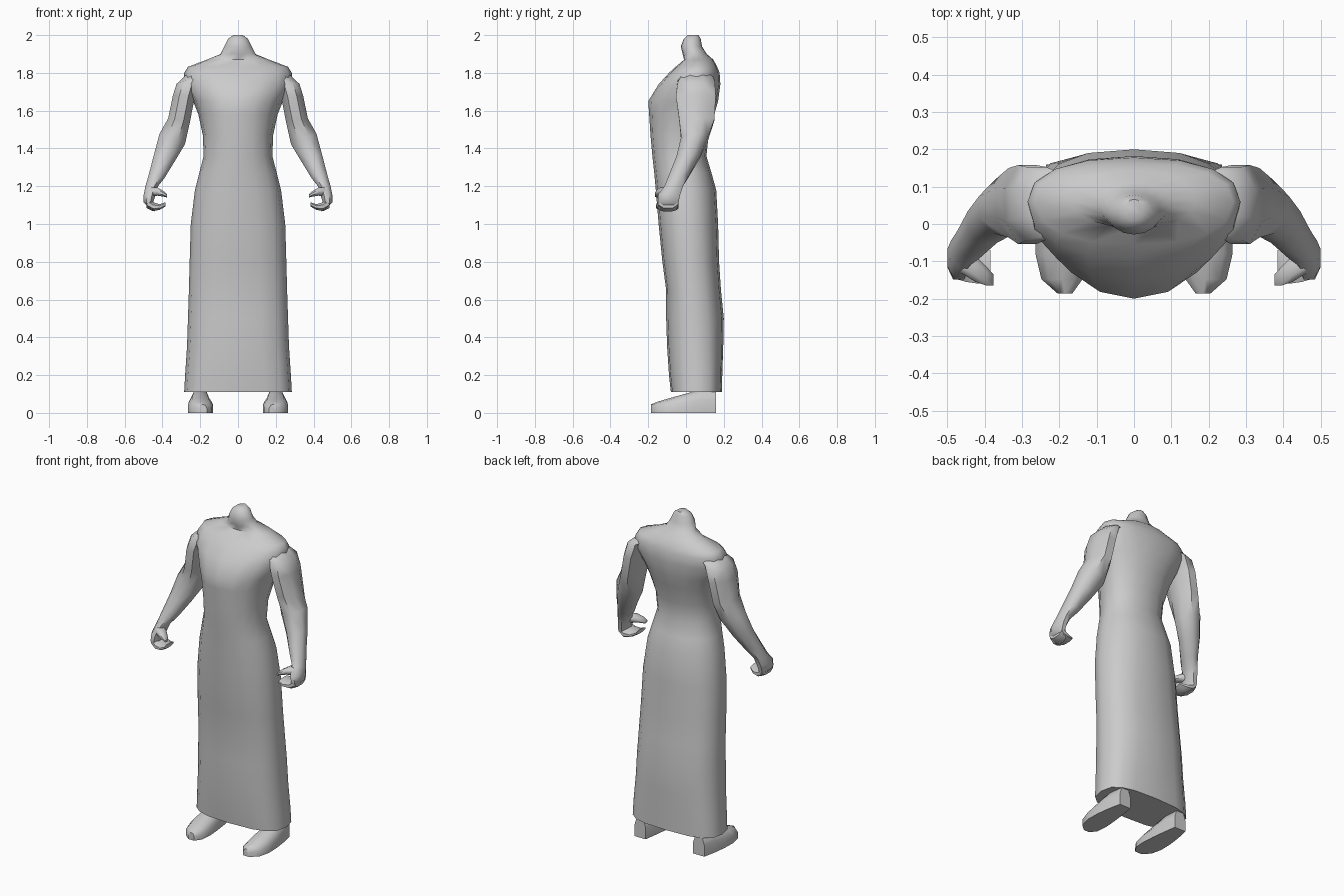
import bpy, bmesh, math

grey = bpy.data.materials.new("plain grey")
grey.diffuse_color = (0.6, 0.6, 0.6, 1)


def loft(name, rings, mirrored=False, angle=50):
    """Skin a list of closed rings, cap both ends, optionally mirror in x."""
    bm = bmesh.new()
    loops = [[bm.verts.new(p) for p in ring] for ring in rings]
    n = len(loops[0])
    for a, b in zip(loops, loops[1:]):
        for i in range(n):
            j = (i + 1) % n
            bm.faces.new((a[i], a[j], b[j], b[i]))
    bm.faces.new(loops[0])
    bm.faces.new(loops[-1])
    bmesh.ops.recalc_face_normals(bm, faces=bm.faces)
    mesh = bpy.data.meshes.new(name)
    bm.to_mesh(mesh)
    bm.free()
    mesh.materials.append(grey)
    obj = bpy.data.objects.new(name, mesh)
    bpy.context.collection.objects.link(obj)
    bpy.ops.object.select_all(action='DESELECT')
    obj.select_set(True)
    bpy.context.view_layer.objects.active = obj
    bpy.ops.object.shade_smooth_by_angle(angle=math.radians(angle))
    if mirrored:
        obj.modifiers.new("Mirror", 'MIRROR')
    return obj


def power(v, n):
    return math.copysign(abs(v) ** (2 / n), v)


def body_ring(z, half, front, mid, back, n, sides=16):
    """Rounded section with separate front and back depth."""
    pts = []
    for i in range(sides):
        t = 2 * math.pi * i / sides
        s = power(math.sin(t), n)
        pts.append((half * power(math.cos(t), n),
                    mid + s * ((back - mid) if s > 0 else (mid - front)), z))
    return pts


def oval(x, y, z, rx, ry, tilt=0.0, sides=8):
    """Horizontal oval, tilted so its outer side rises or drops."""
    pts = []
    for i in range(sides):
        t = 2 * math.pi * (i + 0.5) / sides
        c = math.cos(t)
        pts.append((x + 1.06 * rx * c, y + 1.06 * ry * math.sin(t), z + tilt * c))
    return pts


# Robe, torso and neck: z, half width, front y, widest y, back y, squareness
body = [
    (0.11, 0.285, -0.08, 0.06, 0.19, 2.9), (0.20, 0.280, -0.09, 0.06, 0.192, 2.8),
    (0.35, 0.270, -0.10, 0.05, 0.197, 2.6), (0.50, 0.265, -0.105, 0.04, 0.20, 2.5),
    (0.65, 0.260, -0.105, 0.03, 0.185, 2.5), (0.80, 0.256, -0.125, 0.02, 0.175, 2.4),
    (1.00, 0.250, -0.145, 0.01, 0.17, 2.3), (1.18, 0.228, -0.16, 0.0, 0.16, 2.2),
    (1.27, 0.205, -0.168, -0.01, 0.135, 2.2), (1.36, 0.182, -0.178, -0.02, 0.108, 2.2),
    (1.47, 0.186, -0.188, -0.01, 0.12, 2.2), (1.58, 0.210, -0.195, 0.02, 0.15, 2.1),
    (1.65, 0.238, -0.20, 0.04, 0.17, 2.0), (1.74, 0.285, -0.145, 0.055, 0.182, 2.2),
    (1.80, 0.285, -0.09, 0.06, 0.178, 2.3), (1.832, 0.265, -0.055, 0.06, 0.165, 2.3),
    (1.87, 0.165, -0.01, 0.06, 0.145, 2.1), (1.90, 0.092, -0.018, 0.05, 0.11, 2.0),
    (1.94, 0.072, -0.028, 0.03, 0.085, 2.0), (1.98, 0.053, -0.012, 0.03, 0.078, 2.0),
    (2.00, 0.025, 0.008, 0.04, 0.066, 2.0),
]
loft("robe_and_torso", [body_ring(*r) for r in body])

# Arms down to the palm: x, y, z, x radius, y radius, tilt
arm = [
    (0.215, 0.055, 1.79, 0.06, 0.08, 0.0), (0.262, 0.055, 1.76, 0.065, 0.10, -0.02),
    (0.286, 0.052, 1.68, 0.060, 0.108, 0.0), (0.312, 0.057, 1.55, 0.059, 0.095, 0.01),
    (0.348, 0.045, 1.45, 0.069, 0.072, 0.03), (0.390, 0.010, 1.35, 0.056, 0.062, 0.02),
    (0.432, -0.040, 1.25, 0.042, 0.054, 0.01), (0.457, -0.065, 1.20, 0.034, 0.050, 0.0),
    (0.468, -0.090, 1.155, 0.032, 0.060, 0.0), (0.474, -0.094, 1.115, 0.026, 0.056, 0.0),
    (0.460, -0.096, 1.080, 0.020, 0.050, 0.015),
]
loft("arm", [oval(*r) for r in arm], mirrored=True)


def side_ring(x, y0, y1, z0, z1):
    """Bevelled box section facing along x."""
    my, mz = (y1 - y0) * 0.25, (z1 - z0) * 0.3
    return [(x, y0, z0 + mz), (x, y0 + my, z0), (x, y1 - my, z0), (x, y1, z0 + mz),
            (x, y1, z1 - mz), (x, y1 - my, z1), (x, y0 + my, z1), (x, y0, z1 - mz)]


# Curled fingers and thumb
loft("fingers", [side_ring(*r) for r in (
    (0.485, -0.145, -0.045, 1.085, 1.14), (0.450, -0.155, -0.040, 1.068, 1.115),
    (0.415, -0.160, -0.050, 1.075, 1.105), (0.385, -0.160, -0.070, 1.092, 1.115))],
    mirrored=True)
loft("thumb", [side_ring(*r) for r in (
    (0.465, -0.130, -0.060, 1.145, 1.195), (0.425, -0.155, -0.085, 1.150, 1.192),
    (0.395, -0.165, -0.115, 1.145, 1.175), (0.376, -0.165, -0.135, 1.140, 1.158))],
    mirrored=True)


def foot_ring(y, x0, x1, top):
    """Flat soled section with a rounded upper."""
    w = x1 - x0
    return [(x0, y, 0), (x1, y, 0), (x1, y, top * 0.55), (x1 - w * 0.18, y, top * 0.9),
            (x0 + w * 0.5, y, top), (x0 + w * 0.18, y, top * 0.9), (x0, y, top * 0.55)]


# Feet, from toe to heel
loft("foot", [foot_ring(*r) for r in (
    (-0.186, 0.165, 0.205, 0.045), (-0.148, 0.138, 0.248, 0.060),
    (-0.08, 0.132, 0.264, 0.080), (0.0, 0.138, 0.262, 0.102),
    (0.08, 0.148, 0.252, 0.125), (0.16, 0.160, 0.235, 0.125))], mirrored=True)
